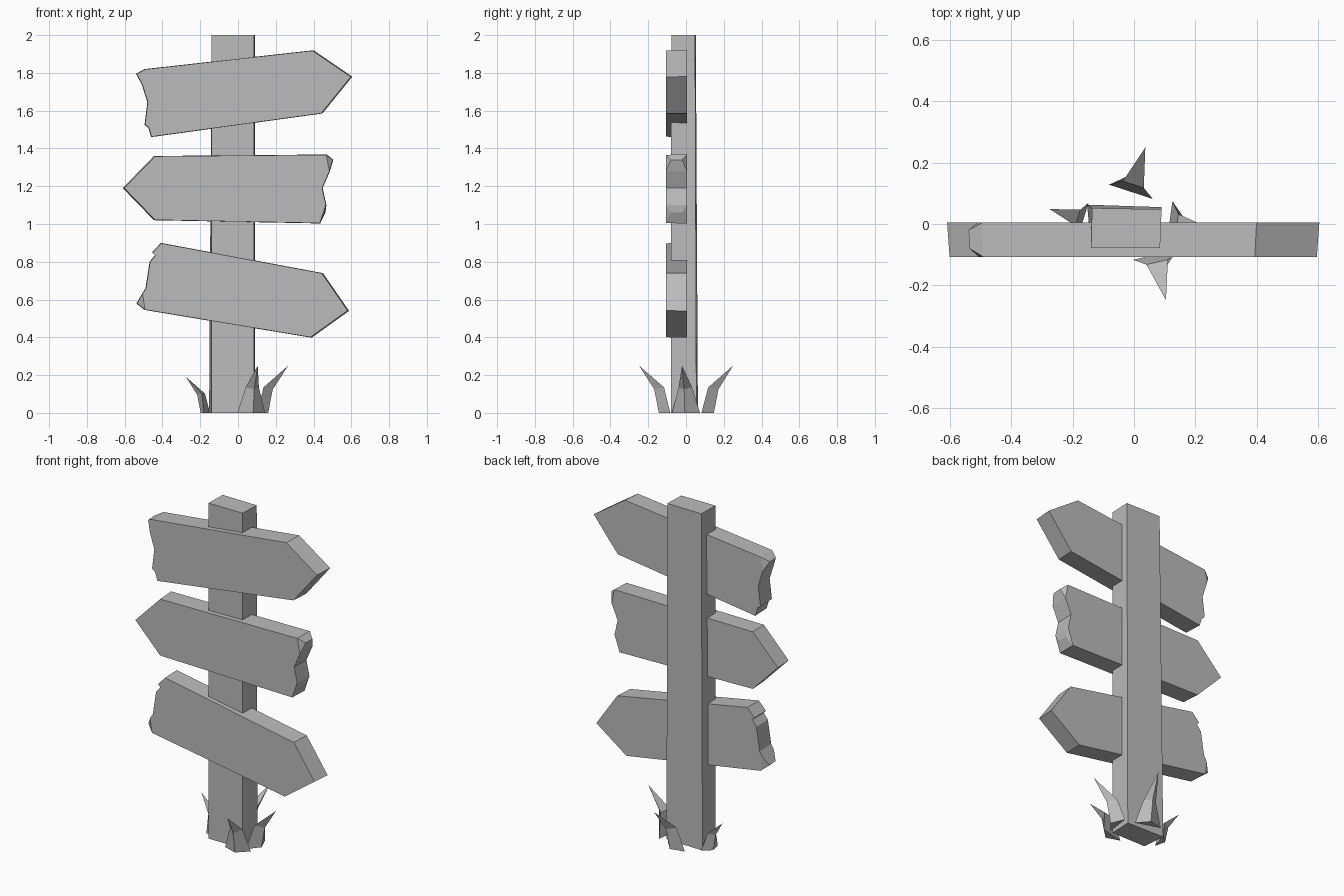
import bpy
import bmesh
from math import cos, sin, radians

if "Cube" in bpy.data.objects:
    bpy.data.objects.remove(bpy.data.objects["Cube"])

grey = bpy.data.materials.new("plain grey")
grey.diffuse_color = (0.5, 0.5, 0.5, 1)
grey.use_nodes = True
grey.node_tree.nodes["Principled BSDF"].inputs["Base Color"].default_value = grey.diffuse_color


def make_object(name, bm):
    bmesh.ops.recalc_face_normals(bm, faces=bm.faces)
    mesh = bpy.data.meshes.new(name)
    bm.to_mesh(mesh)
    bm.free()
    mesh.materials.append(grey)
    obj = bpy.data.objects.new(name, mesh)
    bpy.context.collection.objects.link(obj)
    return obj


def loft(bm, rings, cap_end=True):
    """Join rings of equal length; a final single point closes to a tip."""
    loops = [[bm.verts.new(p) for p in ring] for ring in rings]
    n = len(loops[0])
    for a, b in zip(loops, loops[1:]):
        for i in range(n):
            j = (i + 1) % n
            if len(b) == 1:
                bm.faces.new((a[i], a[j], b[0]))
            else:
                bm.faces.new((a[i], a[j], b[j], b[i]))
    bm.faces.new(loops[0])
    if cap_end and len(loops[-1]) > 2:
        bm.faces.new(loops[-1])


# Post: slightly skewed, a little wider at the foot
bm = bmesh.new()
loft(bm, [
    [(-0.14, -0.08, 0), (0.085, -0.08, 0), (0.09, 0.055, 0), (-0.153, 0.063, 0)],
    [(-0.14, -0.078, 2), (0.085, -0.078, 2), (0.09, 0.048, 2), (-0.137, 0.052, 2)],
])
make_object("post", bm)


def sign_board(name, outline, chipped):
    """Plank from an x-z outline; chipped corners are pulled in from both faces."""
    bm = bmesh.new()
    n = len(outline)
    cx = sum(p[0] for p in outline) / n
    cz = sum(p[1] for p in outline) / n
    sides = []
    for y, chip_y, s in ((-0.107, -0.08, 0.99), (0.005, -0.02, 1.0)):
        ring = []
        for i, (x, z) in enumerate(outline):
            ring.append(bm.verts.new((cx + (x - cx) * s,
                                      chip_y if i in chipped else y,
                                      cz + (z - cz) * s)))
        # Flat face plus one bevel triangle at each chipped corner
        bm.faces.new([v for i, v in enumerate(ring) if i not in chipped])
        for i in chipped:
            bm.faces.new((ring[i - 1], ring[i], ring[(i + 1) % n]))
        sides.append(ring)
    front, back = sides
    for i in range(n):
        j = (i + 1) % n
        bm.faces.new((front[i], front[j], back[j], back[i]))
    make_object(name, bm)


# Three arrow planks, each with a broken tail
sign_board("top_sign", [
    (0.40, 1.92), (0.605, 1.78), (0.447, 1.585), (-0.46, 1.46), (-0.475, 1.51),
    (-0.495, 1.525), (-0.48, 1.645), (-0.51, 1.74), (-0.54, 1.795), (-0.495, 1.82),
], [8])
sign_board("middle_sign", [
    (-0.61, 1.19), (-0.445, 1.36), (0.47, 1.368), (0.505, 1.34), (0.487, 1.28),
    (0.448, 1.19), (0.468, 1.10), (0.463, 1.06), (0.435, 1.003), (-0.445, 1.02),
], [3, 7])
sign_board("bottom_sign", [
    (-0.408, 0.90), (-0.455, 0.85), (-0.44, 0.835), (-0.468, 0.80), (-0.49, 0.66),
    (-0.508, 0.63), (-0.538, 0.58), (-0.495, 0.545), (0.39, 0.398), (0.588, 0.54),
    (0.45, 0.74),
], [6])


# Grass blades: bent three-sided spikes leaning away from the post
def grass_blade(name, x, y, angle, size):
    c, s = cos(radians(angle)), sin(radians(angle))

    def place(side, out, z):
        return (x + (out * c - side * s) * size,
                y + (out * s + side * c) * size, z * size)

    rings = [
        [(-0.075, 0, 0), (0.075, 0, 0), (0, 0.045, 0)],
        [(-0.036, 0.025, 0.135), (0.036, 0.025, 0.135), (0, 0.07, 0.125)],
        [(0, 0.152, 0.25)],
    ]
    bm = bmesh.new()
    loft(bm, [[place(*p) for p in ring] for ring in rings])
    make_object(name, bm)


grass_blade("front_grass", 0.07, -0.10, -77, 1.0)
grass_blade("back_grass", -0.01, 0.105, 72, 1.0)
grass_blade("right_grass", 0.115, 0.0, -8, 1.0)
grass_blade("left_grass", -0.165, 0.015, 163, 0.76)
